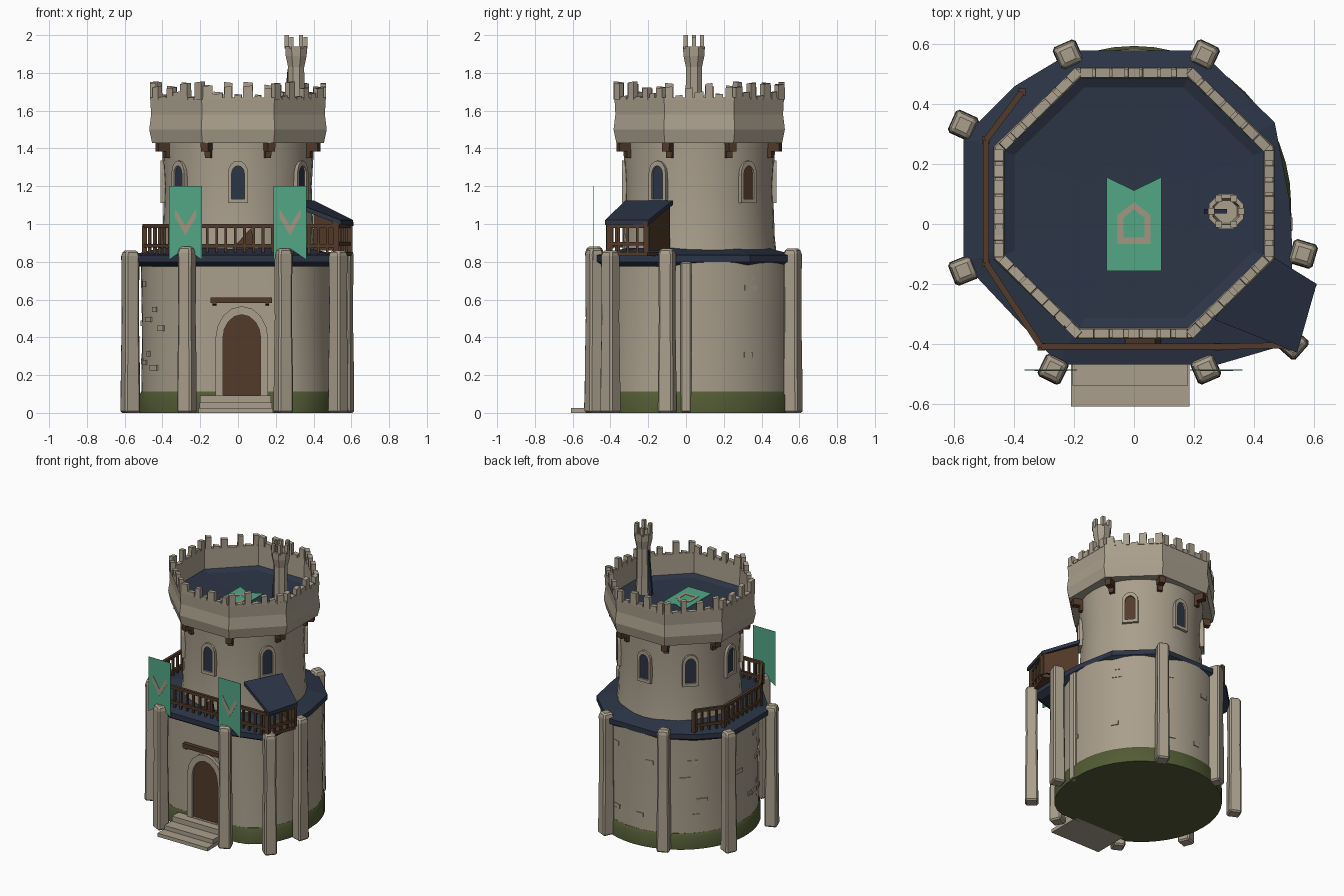
import bpy, bmesh, math, random
from mathutils import Vector, Matrix

if "Cube" in bpy.data.objects:
    bpy.data.objects.remove(bpy.data.objects["Cube"])
random.seed(4)
CX, CY = 0.0, 0.07           # tower axis
FRONT = -0.38                # flat front wall of the lower tower


def material(name, col):
    m = bpy.data.materials.new(name)
    m.diffuse_color = (*col, 1)
    m.use_nodes = True
    m.node_tree.nodes["Principled BSDF"].inputs["Base Color"].default_value = m.diffuse_color
    return m


STONE = material("stone", (0.40, 0.345, 0.265))
SLATE = material("slate_blue", (0.025, 0.035, 0.062))
WOOD = material("dark_wood", (0.085, 0.043, 0.023))
MOSS = material("moss", (0.085, 0.105, 0.035))
CLOTH = material("green_cloth", (0.085, 0.39, 0.235))
EMBLEM = material("emblem_tan", (0.37, 0.30, 0.225))


def finish(bm, name, mat, smooth=False):
    bmesh.ops.recalc_face_normals(bm, faces=bm.faces)
    me = bpy.data.meshes.new(name)
    bm.to_mesh(me)
    bm.free()
    me.materials.append(mat)
    ob = bpy.data.objects.new(name, me)
    bpy.context.collection.objects.link(ob)
    if smooth:
        bpy.ops.object.select_all(action='DESELECT')
        ob.select_set(True)
        bpy.context.view_layer.objects.active = ob
        bpy.ops.object.shade_smooth_by_angle(angle=math.radians(35))
    return ob


def loft(bm, rings, caps=True, closed=False):
    vs = [[bm.verts.new(p) for p in r] for r in rings]
    n = len(vs[0])
    pairs = list(zip(vs, vs[1:])) + ([(vs[-1], vs[0])] if closed else [])
    for a, b in pairs:
        for i in range(n):
            j = (i + 1) % n
            bm.faces.new((a[i], a[j], b[j], b[i]))
    if caps and not closed:
        bm.faces.new(vs[0])
        bm.faces.new(vs[-1])


def circle(r, z, n, x=CX, y=CY, off=0.0):
    return [(x + r * math.cos(math.tau * i / n + off), y + r * math.sin(math.tau * i / n + off), z)
            for i in range(n)]


def body_ring(r, z, bulge=0.04):   # round, bulging front right, cut flat at the door
    pts = []
    for i in range(48):
        a = math.tau * i / 48
        d = abs((math.degrees(a) - 318 + 180) % 360 - 180)
        q = r + bulge * max(0, 1 - d / 40)
        pts.append((CX + q * math.cos(a), max(CY + q * math.sin(a), FRONT - (r - 0.51) * .5), z))
    return pts


def octagon(ap, z):          # octagon from its apothem, a little shorter in depth
    return [(x, CY + (y - CY) * 0.965, z)
            for x, y, z in circle(ap / math.cos(math.pi / 8), z, 8, off=math.pi / 8)]


def wall_frame(deg, r, z):   # local u = along wall, v = up, d = outwards
    a = math.radians(deg)
    c, s = math.cos(a), math.sin(a)
    return Matrix(((-s, 0, c, CX + r * c), (c, 0, s, CY + r * s), (0, 1, 0, z), (0, 0, 0, 1)))


def prism(bm, pts, M, d0, d1):
    loft(bm, [[M @ Vector((u, v, d)) for u, v in pts] for d in (d0, d1)])


def frame(bm, outer, inner, M, d0, d1):
    loft(bm, [[M @ Vector((u, v, d)) for u, v in p]
              for p, d in ((outer, d0), (outer, d1), (inner, d1), (inner, d0))], closed=True)


def rect(w, h):
    return [(-w, -h), (w, -h), (w, h), (-w, h)]


def arch(w, h, base=0.0):    # pointed-round arch outline
    pts = [(-w, base), (w, base)]
    return pts + [(w * math.cos(t), h - 1.25 * w + 1.25 * w * math.sin(t))
                  for t in [math.pi * i / 8 for i in range(9)]]


def beam(bm, a, b, w):
    a, b = Vector(a), Vector(b)
    M = Matrix.Translation(a) @ (b - a).to_track_quat('Z', 'Y').to_matrix().to_4x4()
    prism(bm, rect(w / 2, w / 2), M, 0, (b - a).length)


# moss foot and lower tower
bm = bmesh.new()
loft(bm, [body_ring(0.525, 0), body_ring(0.525, 0.09), body_ring(0.513, 0.112)])
finish(bm, "moss_foot", MOSS, True)
bm = bmesh.new()
loft(bm, [body_ring(0.512, 0.10), body_ring(0.508, 0.45, .02), body_ring(0.515, 0.80, 0)])
finish(bm, "lower_tower", STONE, True)

# sloping slate skirt between the storeys
skirt = [(-0.2, 0.58), (-0.40, 0.46), (-0.57, 0.29), (-0.57, -0.13), (-0.25, -0.47), (0.28, -0.47),
         (0.52, -0.40), (0.53, -0.1), (0.52, 0.08), (0.47, 0.34), (0.22, 0.58)]


def skirt_ring(s, z):
    return [(x * s, CY + (y - CY) * s, z) for x, y in skirt]


bm = bmesh.new()
loft(bm, [skirt_ring(0.93, 0.775), skirt_ring(1, 0.80), skirt_ring(1, 0.835), skirt_ring(0.72, 0.872)])
finish(bm, "slate_skirt", SLATE)

# upper tower
bm = bmesh.new()
loft(bm, [circle(0.41, 0.84, 32), circle(0.40, 0.93, 32), circle(0.39, 1.2, 32), circle(0.405, 1.45, 32)])
finish(bm, "upper_tower", STONE, True)

# octagonal parapet with ragged battlements
bm = bmesh.new()
loft(bm, [octagon(0.38, 1.43), octagon(0.455, 1.43), octagon(0.47, 1.50), octagon(0.46, 1.58),
          octagon(0.465, 1.67), octagon(0.437, 1.67), octagon(0.432, 1.47)], closed=True)
for side in range(8):
    squash = 1 - 0.035 * math.sin(math.radians(side * 45)) ** 2
    for k in range(7):
        u = (k - 3) * 0.053
        tall = random.uniform(0.05, 0.085) if k % 2 == 0 else random.uniform(0.0, 0.035)
        M = wall_frame(side * 45, 0.45 * squash, 1.66)
        w = random.uniform(0.018, 0.027)
        prism(bm, [(u - w, 0), (u + w, 0), (u + w * .9, tall + .01), (u - w, tall + .005)], M, -0.014, 0.017)
finish(bm, "battlements", STONE)

# roof deck, shallow and faceted
bm = bmesh.new()
loft(bm, [octagon(0.44, 1.46), octagon(0.44, 1.53), octagon(0.40, 1.51), octagon(0.15, 1.50)])
finish(bm, "roof_deck", SLATE)
bm = bmesh.new()
loft(bm, [[(x0, y, 1.5), (0.31, y, 1.5), (0.31, y, 1.80), (0.262, y, 1.82)]
          for x0, y in ((0.235, 0.035), (0.235, 0.05))])
finish(bm, "roof_flashing", SLATE)

# corbels under the parapet corners
bm = bmesh.new()
for i in range(8):
    M = wall_frame(22.5 + 45 * i, 0.375, 0)
    prism(bm, [(-.016, 1.35), (.016, 1.35), (.02, 1.435), (-.02, 1.435)], M, 0, 0.045)
    prism(bm, [(-.02, 1.385), (.02, 1.385), (.022, 1.435), (-.022, 1.435)], M, 0.03, 0.09)
finish(bm, "corbels", WOOD)

# chimney turret with its own crenels
bm = bmesh.new()
ch = lambda r, z: circle(r, z, 8, 0.308, 0.042, math.pi / 8)
loft(bm, [ch(0.055, 1.48), ch(0.048, 1.62), ch(0.046, 1.83), ch(0.06, 1.89), ch(0.063, 1.94),
          ch(0.047, 1.94), ch(0.04, 1.75)])
for i in range(6):
    a = math.tau * i / 6
    p = (0.308 + 0.05 * math.cos(a), 0.042 + 0.05 * math.sin(a))
    beam(bm, (*p, 1.93), (*p, 2.0 if i % 2 else 1.99), 0.022)
finish(bm, "chimney_turret", STONE)

# buttress pillars round the lower tower, thin post by the lean-to
bm = bmesh.new()
for x, y, h in [(-0.22, 0.565, .87), (0.235, 0.565, .87), (-0.57, 0.33, .86), (-0.57, -0.155, .86),
                (-0.27, -0.485, .88), (0.24, -0.485, .87), (0.53, -0.40, .86), (0.565, -0.10, .87)]:
    a = math.atan2(y - CY, x - CX) + math.pi / 4
    loft(bm, [circle(r, z, 4, x, y, a) for r, z in
              ((.060, 0), (.058, .25), (.053, .5), (.056, h - .03), (.044, h))])
beam(bm, (0.50, 0.0, 0), (0.50, 0.0, 0.8), 0.06)
pillars = finish(bm, "pillars", STONE)
bev = pillars.modifiers.new("worn_edges", 'BEVEL')
bev.width = 0.01

# scattered raised bricks
bm = bmesh.new()
for i in range(22):
    M = wall_frame(random.uniform(-30, 220), 0.506, random.uniform(0.2, 0.72))
    prism(bm, rect(random.uniform(.02, .04), .014), M, -0.01, 0.009)
finish(bm, "raised_bricks", STONE)

# windows of the upper tower
fr, slate_bm, wood_bm = bmesh.new(), bmesh.new(), bmesh.new()
for deg in (-90, -33, 40, 90, 135, 180, -141):
    M = wall_frame(deg, 0.392, 1.11)
    frame(fr, arch(0.053, 0.225), arch(0.034, 0.198, 0.022), M, -0.03, 0.018)
    prism(wood_bm if deg == 40 else slate_bm, arch(0.036, 0.20, 0.02), M, -0.01, 0.006)
finish(fr, "window_frames", STONE)
finish(slate_bm, "window_panes", SLATE)
finish(wood_bm, "window_shutter", WOOD)

# front door, surround, lintel and steps
D = Matrix.Translation((0.02, 0, 0)) @ wall_frame(-90, CY - FRONT, 0.09)
bm = bmesh.new()
frame(bm, arch(0.14, 0.475), arch(0.10, 0.43, 0.005), D, -0.03, 0.025)
finish(bm, "door_surround", STONE)
bm = bmesh.new()
prism(bm, arch(0.102, 0.432), D, -0.02, 0.009)
finish(bm, "door", WOOD)
bm = bmesh.new()
beam(bm, (-0.145, FRONT - .025, 0.597), (0.18, FRONT - .025, 0.597), 0.03)
for x in (-0.125, 0.155):
    beam(bm, (x, FRONT + .02, 0.575), (x, FRONT - .04, 0.585), 0.02)
finish(bm, "door_lintel", WOOD)
bm = bmesh.new()
for yf, zt, w in ((-0.61, 0.025, .20), (-0.54, 0.055, .195), (-0.46, 0.092, .19)):
    loft(bm, [[(-w - .01, yf, z), (w - .015, yf, z), (w - .015, -0.36, z), (-w - .01, -0.36, z)]
              for z in (0, zt)])
finish(bm, "door_steps", STONE)

# wooden balcony railing
bm = bmesh.new()


def railing(path, z0=0.85, z1=0.99):
    for (ax, ay), (bx, by) in zip(path, path[1:]):
        for z in (z0 + 0.035, z1):
            beam(bm, (ax, ay, z), (bx, by, z), 0.02)
        n = max(2, round(math.hypot(bx - ax, by - ay) / 0.05))
        for k in range(n + 1):
            x, y = ax + (bx - ax) * k / n, ay + (by - ay) * k / n
            beam(bm, (x, y, z0 - .01), (x, y, z1), 0.026 if k in (0, n) else 0.014)


railing([(-0.375, 0.44), (-0.495, 0.28), (-0.495, -0.13), (-0.31, -0.41), (0.28, -0.41), (0.52, -0.405)])
railing([(0.52, -0.405), (0.59, -0.21)], 0.86)
prism(bm, [(-0.03, .87), (0.09, .87), (0.07, .98)], wall_frame(-90, 0.465, 0), -0.01, 0.005)
finish(bm, "balcony_railing", WOOD)

# lean-to on the balcony: floor, posts, side wall, slate roof
bm = bmesh.new()
loft(bm, [[(0.34, -0.08, z), (0.32, -0.28, z), (0.52, -0.41, z), (0.60, -0.205, z), (0.42, -0.09, z)]
          for z in (0.83, 0.853)])
loft(bm, [[(0.40, -0.1 + d, 0.86), (0.59, -0.21 + d, 0.86), (0.59, -0.21 + d, 1.0), (0.40, -0.1 + d, 1.09)]
          for d in (0, 0.015)])
for x, y in ((0.52, -0.405), (0.59, -0.21)):
    beam(bm, (x, y, 0.85), (x, y, 1.01), 0.03)
beam(bm, (0.51, -0.42, 1.0), (0.60, -0.2, 1.0), 0.022)
finish(bm, "lean_to_frame", WOOD)
bm = bmesh.new()
loft(bm, [[(0.40, -0.07, 1.10 + d), (0.27, -0.32, 1.10 + d), (0.545, -0.43, .995 + d), (0.61, -0.2, .995 + d)]
          for d in (0, 0.025)])
finish(bm, "lean_to_roof", SLATE)

# hanging banners and the flag lying on the roof
cloth, sign = bmesh.new(), bmesh.new()
for x in (-0.278, 0.275):
    M = Matrix.Translation((x, 0, 0)) @ wall_frame(-90, CY + 0.488, 0)
    prism(cloth, [(-.088, .81), (0, .87), (.088, .81), (.088, 1.20), (-.088, 1.20)], M, -.001, .001)
    prism(sign, [(-.055, 1.08), (-.055, 1.035), (0, .94), (.055, 1.035), (.055, 1.08), (0, .99)], M, .0, .003)
T = Matrix.Translation((0, 0, 1.525))
prism(cloth, [(-.092, -.157), (.092, -.157), (.092, .157), (0, .112), (-.092, .157)], T, -.002, .002)
house = [(-.055, -.066), (.055, -.066), (.055, .03), (0, .073), (-.055, .03)]
frame(sign, house, [(u * .64, v * .68) for u, v in house], T, .001, .005)
finish(cloth, "banners", CLOTH)
finish(sign, "banner_emblems", EMBLEM)
